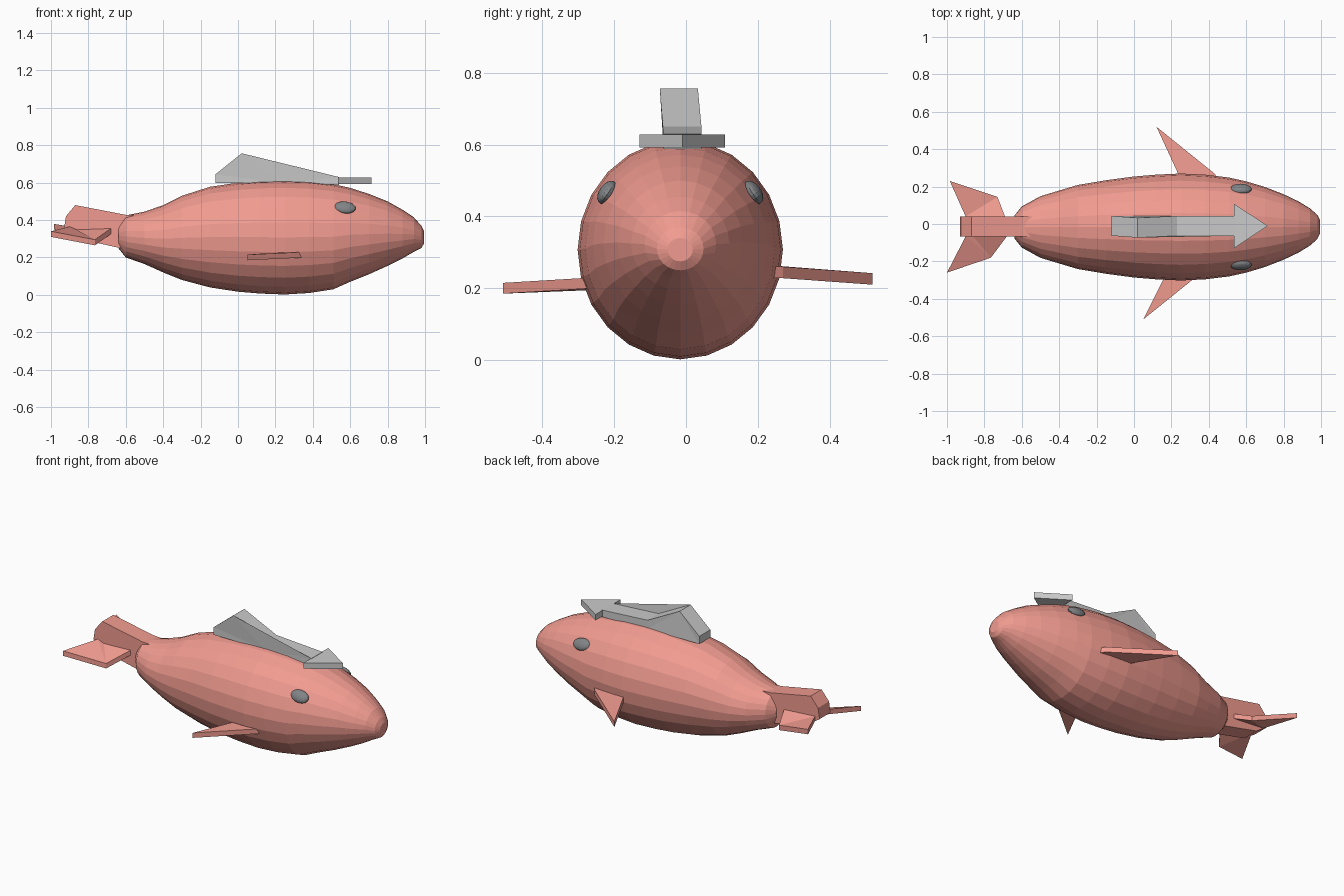
import bpy, bmesh, math
from mathutils import Vector, Matrix


def material(name, rgb):
    m = bpy.data.materials.new(name)
    m.diffuse_color = (*rgb, 1)
    return m


RED = material("red", (0.88, 0.33, 0.28))
DARK = material("dark", (0.22, 0.23, 0.24))


def finish(bm, name, mat=None):
    bmesh.ops.recalc_face_normals(bm, faces=bm.faces)
    me = bpy.data.meshes.new(name)
    bm.to_mesh(me)
    bm.free()
    ob = bpy.data.objects.new(name, me)
    bpy.context.collection.objects.link(ob)
    if mat:
        me.materials.append(mat)
    return ob


def slab(name, points, offset, mat=None):
    """Planar-ish outline given thickness along an offset vector."""
    bm = bmesh.new()
    a = [bm.verts.new(p) for p in points]
    b = [bm.verts.new(Vector(p) + Vector(offset)) for p in points]
    n = len(points)
    bm.faces.new(a)
    bm.faces.new(b[::-1])
    for i in range(n):
        j = (i + 1) % n
        bm.faces.new((a[i], b[i], b[j], a[j]))
    bmesh.ops.triangulate(bm, faces=[f for f in bm.faces if len(f.verts) > 3])
    return finish(bm, name, mat)


# Body: rings along x as (x, bottom z, top z, half width)
rings = [(-0.64, 0.25, 0.38, 0.06), (-0.60, 0.20, 0.425, 0.11),
         (-0.50, 0.165, 0.445, 0.165), (-0.40, 0.12, 0.48, 0.195),
         (-0.30, 0.08, 0.53, 0.225), (-0.15, 0.04, 0.578, 0.25),
         (0.0, 0.017, 0.60, 0.27), (0.12, 0.007, 0.61, 0.28),
         (0.25, 0.002, 0.613, 0.286), (0.38, 0.01, 0.608, 0.28),
         (0.51, 0.03, 0.592, 0.264), (0.60, 0.07, 0.572, 0.244),
         (0.70, 0.11, 0.54, 0.214), (0.80, 0.155, 0.50, 0.175),
         (0.88, 0.195, 0.455, 0.137), (0.94, 0.23, 0.415, 0.10),
         (0.98, 0.25, 0.37, 0.065), (0.995, 0.275, 0.34, 0.035)]
SIDES = 24
bm = bmesh.new()
loops = []
for x, lo, hi, w in rings:
    loops.append([bm.verts.new((x, -0.016 + w * math.cos(t), (lo + hi) / 2 + (hi - lo) / 2 * math.sin(t)))
                  for t in (2 * math.pi * i / SIDES for i in range(SIDES))])
for p, q in zip(loops, loops[1:]):
    for i in range(SIDES):
        j = (i + 1) % SIDES
        bm.faces.new((p[i], p[j], q[j], q[i]))
bm.faces.new(loops[0])
bm.faces.new(loops[-1])
finish(bm, "body", RED)

# Tail stem
stem = [(-0.45, 0.42), (-0.60, 0.428), (-0.87, 0.48), (-0.92, 0.42),
        (-0.93, 0.355), (-0.85, 0.30), (-0.63, 0.25), (-0.45, 0.25)]
slab("tail_stem", [(x, -0.066, z) for x, z in stem], (0, 0.106, 0), RED)

# Tail flukes
slab("right_fluke", [(-1.0, -0.26, 0.31), (-0.765, -0.18, 0.265), (-0.68, -0.066, 0.325),
                     (-0.68, -0.03, 0.33), (-0.89, -0.03, 0.335), (-0.90, -0.066, 0.335)],
     (0, 0, 0.03), RED)
slab("left_fluke", [(-0.985, 0.23, 0.35), (-0.73, 0.145, 0.275), (-0.69, 0.04, 0.32),
                    (-0.69, 0.01, 0.325), (-0.89, 0.01, 0.335), (-0.90, 0.04, 0.335)],
     (0, 0, 0.03), RED)

# Side fins
slab("right_fin", [(0.05, -0.51, 0.185), (0.36, -0.26, 0.2), (0.36, -0.2, 0.2),
                   (0.18, -0.2, 0.195), (0.175, -0.26, 0.195)], (0, 0, 0.03), RED)
slab("left_fin", [(0.12, 0.52, 0.21), (0.43, 0.27, 0.228), (0.48, 0.2, 0.228),
                  (0.25, 0.2, 0.232), (0.24, 0.26, 0.23)], (0, 0, 0.032), RED)

# Eyes: flattened spheres lying on the head surface
for name, y, s in (("right_eye", -0.22, -1), ("left_eye", 0.188, 1)):
    bm = bmesh.new()
    bmesh.ops.create_uvsphere(bm, u_segments=16, v_segments=10, radius=1)
    bm.transform(Matrix.Translation((0.572, y, 0.467))
                 @ Matrix.Rotation(math.radians(6), 4, 'Y')
                 @ Matrix.Rotation(s * math.radians(35), 4, 'X')
                 @ Matrix.Diagonal((0.058, 0.022, 0.036, 1)))
    finish(bm, name, DARK)

# Back fin: wedge with a long bar, peak leaning slightly to one side
profile = [(-0.12, 0.598, 0), (-0.12, 0.645, 0), (0.02, 0.757, -0.01), (0.23, 0.65, 0),
           (0.54, 0.63, 0), (0.54, 0.588, 0), (0.23, 0.598, 0)]
slab("back_fin", [(x, -0.063 + d, z) for x, z, d in profile], (0, 0.106, 0))

# Arrow-shaped front end of the back fin
slab("back_arrow", [(0.535, -0.13, 0.592), (0.715, -0.01, 0.592), (0.535, 0.108, 0.592)],
     (0, 0, 0.036))
